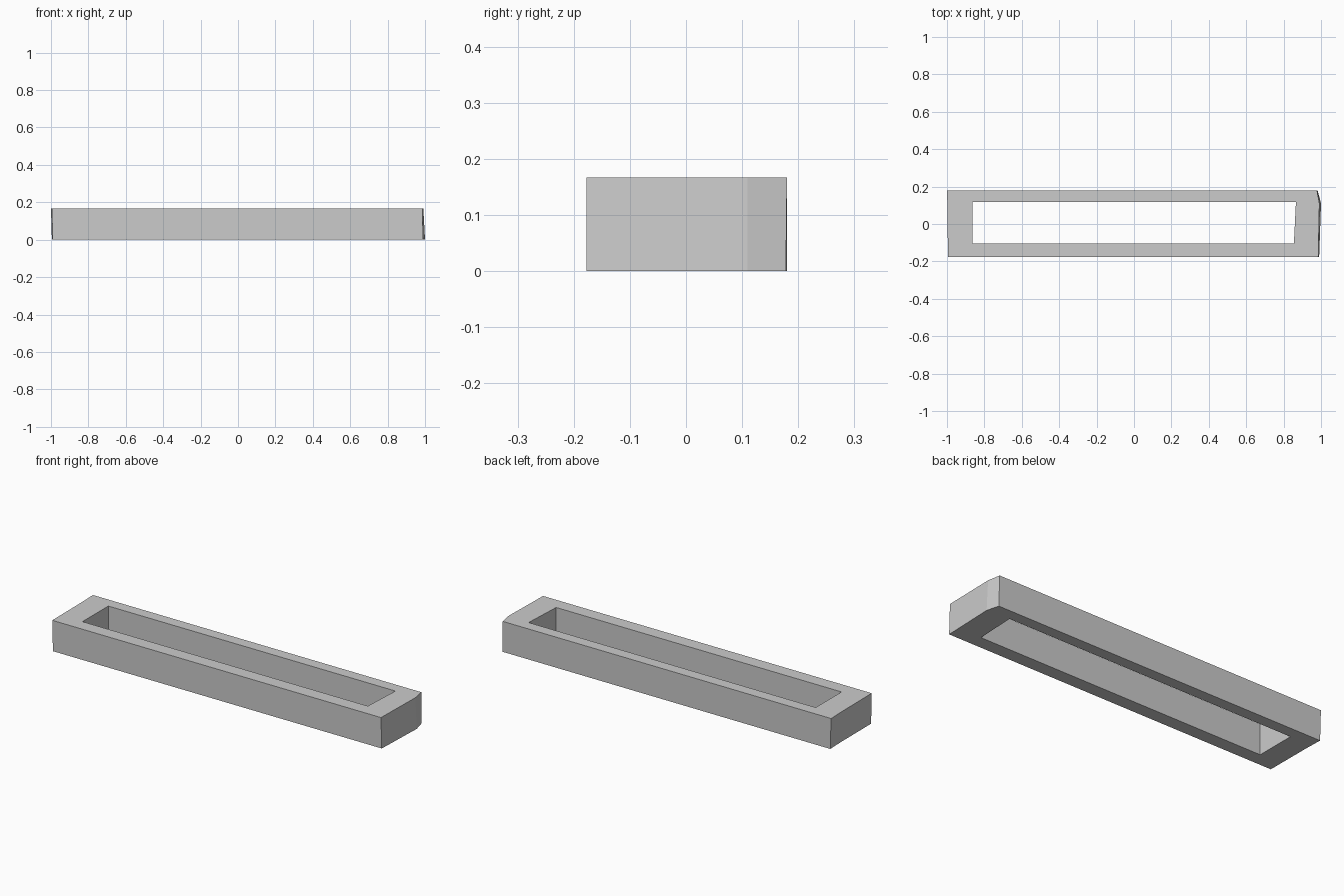
import bpy, bmesh

if "Cube" in bpy.data.objects:
    bpy.data.objects.remove(bpy.data.objects["Cube"])

# Matching outlines, counter-clockwise from the front left corner
OUTER_TOP = [(-0.995, -0.177), (0.985, -0.177), (0.991, 0.11), (0.978, 0.18), (-1.0, 0.18), (-0.997, 0.08)]
OUTER_BOTTOM = [(-0.991, -0.177), (0.99, -0.177), (1.0, 0.11), (0.982, 0.178), (-0.995, 0.18), (-0.992, 0.08)]
HOLE = [(-0.864, -0.104), (0.855, -0.104), (0.864, 0.08), (0.866, 0.118), (-0.864, 0.118), (-0.864, 0.08)]
HEIGHT = 0.167


def ring(bm, points, z):
    return [bm.verts.new((x, y, z)) for x, y in points]


def bridge(bm, a, b):
    n = len(a)
    for i in range(n):
        j = (i + 1) % n
        bm.faces.new((a[i], a[j], b[j], b[i]))


# Rectangular frame: outer wall, top rim, hole wall, bottom rim
bm = bmesh.new()
rings = [ring(bm, OUTER_BOTTOM, 0), ring(bm, OUTER_TOP, HEIGHT),
         ring(bm, HOLE, HEIGHT), ring(bm, HOLE, 0)]
for k in range(4):
    bridge(bm, rings[k], rings[(k + 1) % 4])
bmesh.ops.recalc_face_normals(bm, faces=bm.faces[:])

mesh = bpy.data.meshes.new("slotted_frame")
bm.to_mesh(mesh)
bm.free()
bpy.context.collection.objects.link(bpy.data.objects.new("slotted_frame", mesh))
